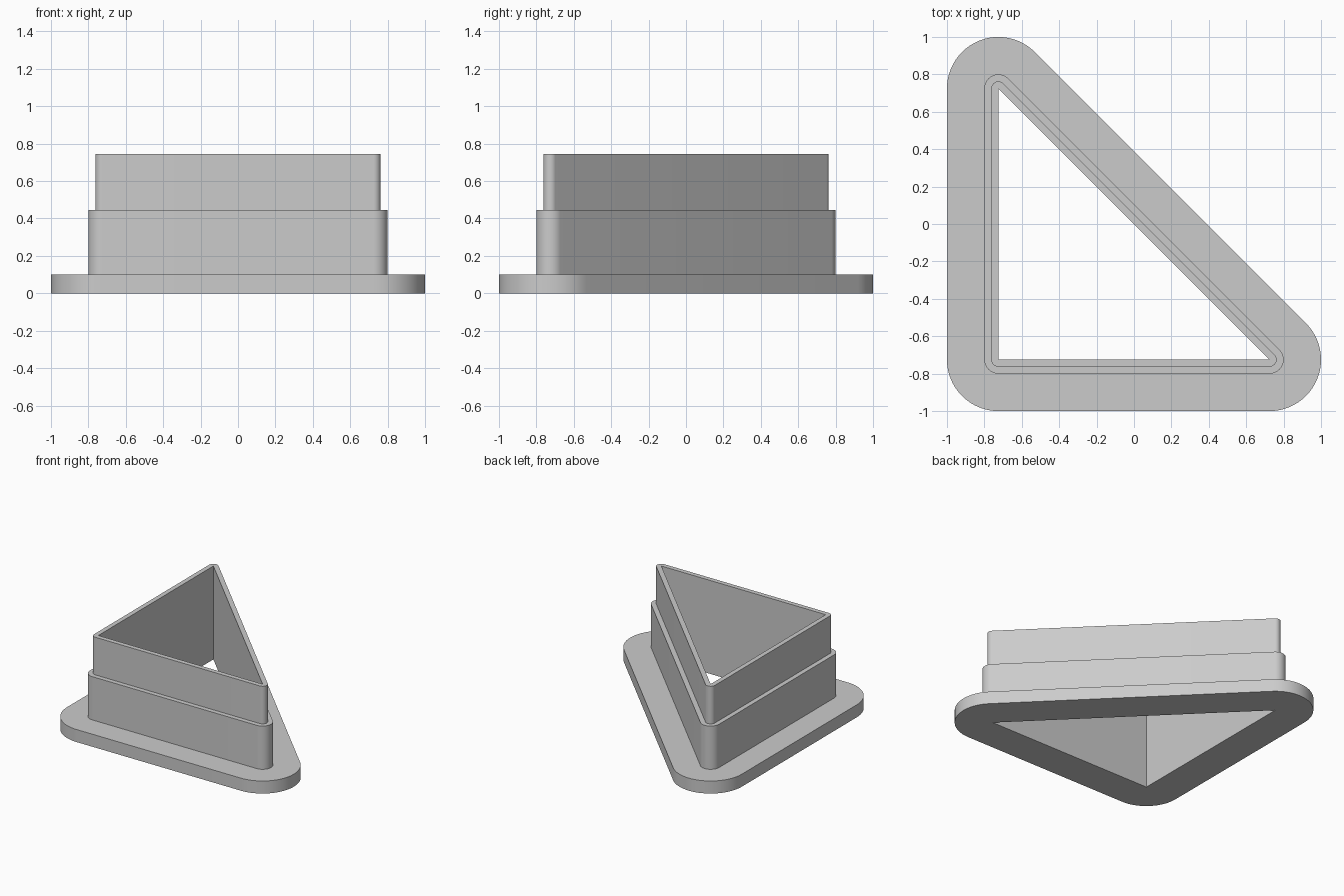
import bpy, bmesh, math
from mathutils import Vector

cube = bpy.data.objects.get("Cube")
if cube:
    bpy.data.objects.remove(cube, do_unlink=True)

HALF = 0.725          # half the leg of the triangular opening
ARC_STEPS = 24        # segments per rounded corner

# Opening corners, each with the start and end direction of its rounding (degrees)
CORNERS = [
    (Vector((-HALF, -HALF)), 180, 270),
    (Vector((HALF, -HALF)), 270, 405),
    (Vector((-HALF, HALF)), 45, 180),
]

# Wall section as (distance outward from the opening, height)
FLANGE, BODY, BLADE = 0.275, 0.075, 0.0375
SECTION = [
    (0, 0), (FLANGE, 0), (FLANGE, 0.1), (BODY, 0.1),
    (BODY, 0.445), (BLADE, 0.445), (BLADE, 0.745), (0, 0.745),
]


def outline(offset, z):
    """Triangle grown outward by offset, with round corners."""
    points = []
    for corner, start, end in CORNERS:
        for i in range(ARC_STEPS + 1):
            a = math.radians(start + (end - start) * i / ARC_STEPS)
            x, y = corner + offset * Vector((math.cos(a), math.sin(a)))
            points.append((x, y, z))
    return points


# Sweep the stepped section around the triangle
bm = bmesh.new()
rings = [[bm.verts.new(p) for p in outline(d, z)] for d, z in SECTION]
count = len(rings[0])
for k, ring in enumerate(rings):
    upper = rings[(k + 1) % len(rings)]
    for i in range(count):
        j = (i + 1) % count
        bm.faces.new((ring[i], ring[j], upper[j], upper[i]))

# Collapse the round corners of the opening to sharp ones
bmesh.ops.remove_doubles(bm, verts=bm.verts, dist=1e-5)
bmesh.ops.recalc_face_normals(bm, faces=bm.faces)
mesh = bpy.data.meshes.new("triangular_cutter")
bm.to_mesh(mesh)
bm.free()

# Plain grey material
grey = bpy.data.materials.new("light_grey")
grey.use_nodes = True
colour = (0.6, 0.6, 0.6, 1)
grey.diffuse_color = colour
grey.node_tree.nodes["Principled BSDF"].inputs["Base Color"].default_value = colour
mesh.materials.append(grey)

cutter = bpy.data.objects.new("triangular_cutter", mesh)
bpy.context.collection.objects.link(cutter)
bpy.ops.object.select_all(action='DESELECT')
bpy.context.view_layer.objects.active = cutter
cutter.select_set(True)
bpy.ops.object.shade_smooth_by_angle(angle=math.radians(30))
